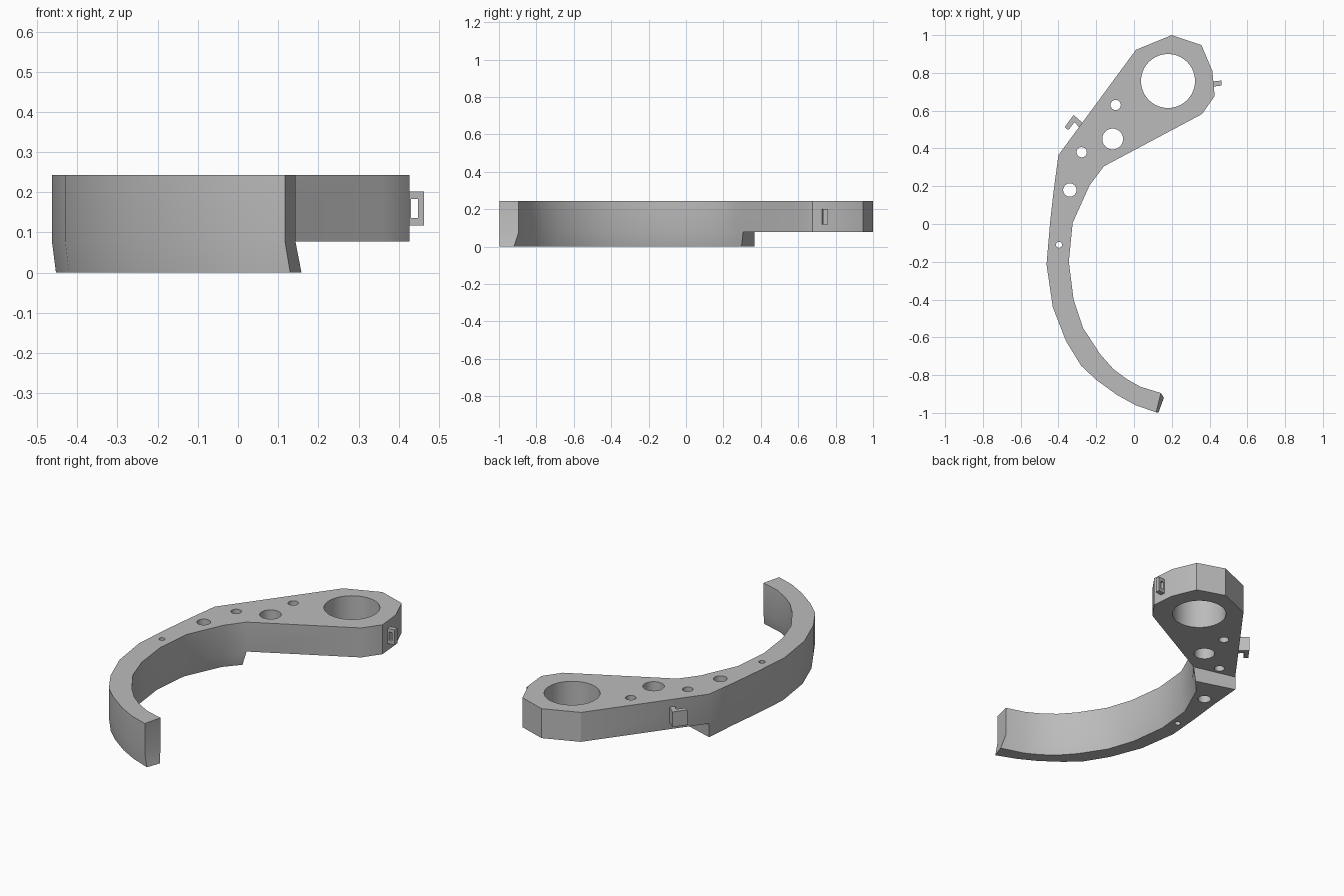
import bpy, bmesh, math
from mathutils import Vector

cube = bpy.data.objects.get("Cube")
if cube:
    bpy.data.objects.remove(cube, do_unlink=True)

grey = bpy.data.materials.new("plain grey")
grey.use_nodes = True
grey.diffuse_color = (0.5, 0.5, 0.5, 1)
grey.node_tree.nodes["Principled BSDF"].inputs["Base Color"].default_value = (0.5, 0.5, 0.5, 1)

TOP, STEP = 0.243, 0.077


def make(name, bm, material=True):
    bmesh.ops.recalc_face_normals(bm, faces=bm.faces)
    mesh = bpy.data.meshes.new(name)
    bm.to_mesh(mesh)
    bm.free()
    ob = bpy.data.objects.new(name, mesh)
    bpy.context.collection.objects.link(ob)
    if material:
        mesh.materials.append(grey)
    return ob


def ring(bm, pts, z):
    return [bm.verts.new((p[0], p[1], z)) for p in pts]


def bridge(bm, a, b, close=True):
    n = len(a)
    for i in range(n if close else n - 1):
        j = (i + 1) % n
        bm.faces.new((a[i], a[j], b[j], b[i]))


def prism(name, pts, z0, z1):
    bm = bmesh.new()
    a, b = ring(bm, pts, z0), ring(bm, pts, z1)
    bridge(bm, a, b)
    bm.faces.new(a[::-1])
    bm.faces.new(b)
    return make(name, bm)


# Plan outline, counterclockwise: outer arc to the tip, inner arc back, head
outer = [(-.40, .365), (-.425, .18), (-.445, 0), (-.463, -.215), (-.43, -.44), (-.36, -.62),
         (-.28, -.75), (-.2, -.825), (-.09, -.905), (.01, -.96), (.117, -.997)]
inner = [(.143, -.895), (.035, -.862), (-.04, -.82), (-.11, -.767), (-.18, -.688), (-.27, -.55),
         (-.32, -.40), (-.345, -.2), (-.325, .005), (-.235, .205), (-.16, .305)]
head = [(.36, .582), (.427, .677), (.415, .81), (.357, .947), (.2, 1), (.01, .922)]
arc = outer + inner


# Bottom edge of the arc tapers inwards
def taper(pts, d):
    out = []
    for i, p in enumerate(pts):
        a, b = Vector(pts[max(i - 1, 0)]), Vector(pts[min(i + 1, len(pts) - 1)])
        t = (b - a).normalized()
        out.append(Vector(p) + Vector((-t.y, t.x)) * d)
    return out


low_outer, low_inner = taper(outer, .01), taper(inner, .02)
low_outer[0] = Vector(outer[0])
low_outer[-1] = Vector((.13, -.997))
low_inner[0] = Vector((.158, -.92))
low_inner[-1] = Vector((-.18, .297))

bm = bmesh.new()
n = len(arc)
top = ring(bm, arc + head, TOP)
mid = ring(bm, arc + head, STEP)
low = ring(bm, low_outer + low_inner, 0)
bm.faces.new(top)
bridge(bm, mid, top)
bridge(bm, low, mid[:n])
bm.faces.new(low[::-1])
bm.faces.new([mid[0]] + mid[:n - 2:-1])
body = make("curved_arm", bm)

# Round through holes
cut = bmesh.new()
for x, y, r in [(.18, .757, .143), (-.097, .63, .027), (-.113, .45, .055),
                (-.277, .38, .027), (-.34, .18, .035), (-.397, -.11, .016)]:
    pts = [(x + r * math.cos(k * math.tau / 40), y + r * math.sin(k * math.tau / 40)) for k in range(40)]
    a, b = ring(cut, pts, -.1), ring(cut, pts, .4)
    bridge(cut, a, b)
    cut.faces.new(a[::-1])
    cut.faces.new(b)
cutter = make("hole_cutter", cut, False)
mod = body.modifiers.new("holes", "BOOLEAN")
mod.operation = "DIFFERENCE"
mod.solver = "EXACT"
mod.object = cutter
bpy.context.view_layer.objects.active = body
body.select_set(True)
bpy.ops.object.modifier_apply(modifier=mod.name)
bpy.data.objects.remove(cutter, do_unlink=True)
bpy.ops.object.shade_smooth_by_angle(angle=math.radians(30))

# Hooked clip on the back right side
prism("hook_clip", [(-.32, .577), (-.367, .513), (-.347, .497), (-.315, .54),
                    (-.285, .505), (-.265, .53)], .117, .202)

# Small square loop on the left side of the head
bm = bmesh.new()
loops = []
for y in (.73, .757):
    for x0, x1, z0, z1 in ((.41, .463, .117, .202), (.43, .448, .136, .183)):
        tilt = [(x, y + (x - .44) * .12, z) for x, z in ((x0, z0), (x1, z0), (x1, z1), (x0, z1))]
        loops.append([bm.verts.new(p) for p in tilt])
for a, b in ((0, 1), (2, 3), (0, 2), (1, 3)):
    bridge(bm, loops[a], loops[b])
make("side_loop", bm)
